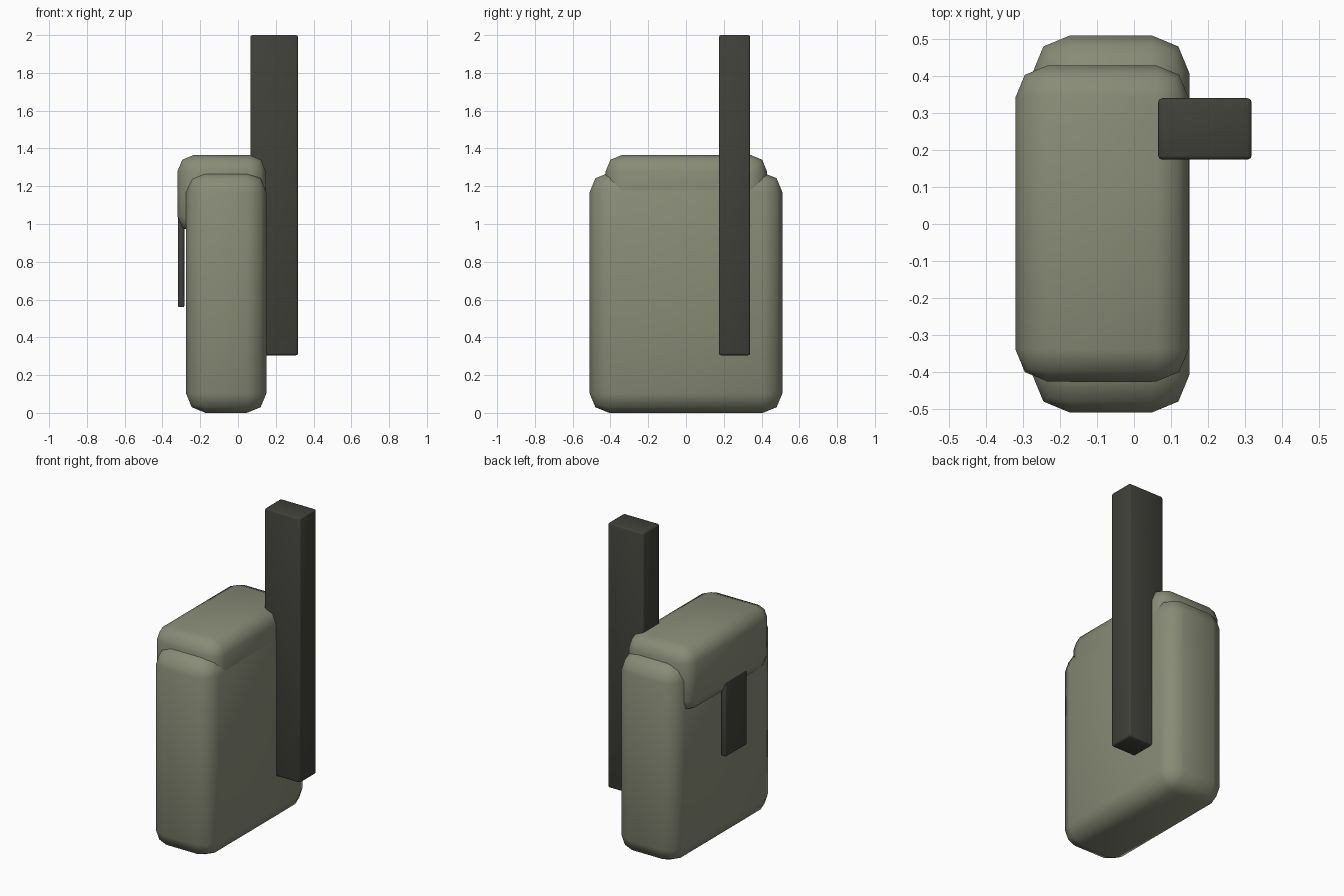
import bpy
import math
from mathutils import Vector

if "Cube" in bpy.data.objects:
    bpy.data.objects.remove(bpy.data.objects["Cube"], do_unlink=True)


def make_material(name, colour):
    mat = bpy.data.materials.new(name)
    mat.use_nodes = True
    mat.diffuse_color = colour
    mat.node_tree.nodes["Principled BSDF"].inputs["Base Color"].default_value = colour
    return mat


def rounded_box(name, low, high, radius, segments, mat):
    """Box between two corners with rounded edges and smooth shading."""
    low, high = Vector(low), Vector(high)
    bpy.ops.mesh.primitive_cube_add(size=1, location=(low + high) / 2)
    obj = bpy.context.object
    obj.name = obj.data.name = name
    obj.scale = high - low
    bpy.ops.object.transform_apply(location=False, rotation=False, scale=True)
    bevel = obj.modifiers.new("Rounded edges", "BEVEL")
    bevel.width = radius
    bevel.segments = segments
    bpy.ops.object.modifier_apply(modifier=bevel.name)
    bpy.ops.object.shade_smooth_by_angle(angle=math.radians(60))
    obj.data.materials.append(mat)
    return obj


canvas = make_material("olive canvas", (0.25, 0.26, 0.185, 1))
webbing = make_material("dark webbing", (0.052, 0.052, 0.043, 1))

# Pouch body and the lid folded over its top
rounded_box("pouch_body", (-0.275, -0.51, 0), (0.15, 0.51, 1.272), 0.103, 2, canvas)
rounded_box("pouch_flap", (-0.32, -0.425, 0.955), (0.147, 0.428, 1.365), 0.085, 2, canvas)

# Closing tab hanging below the flap
rounded_box("closing_tab", (-0.318, -0.165, 0.56), (-0.284, 0.05, 1.1), 0.006, 2, webbing)

# Tall carrying strap on the opposite side
rounded_box("carry_strap", (0.065, 0.174, 0.305), (0.318, 0.34, 2), 0.011, 2, webbing)
